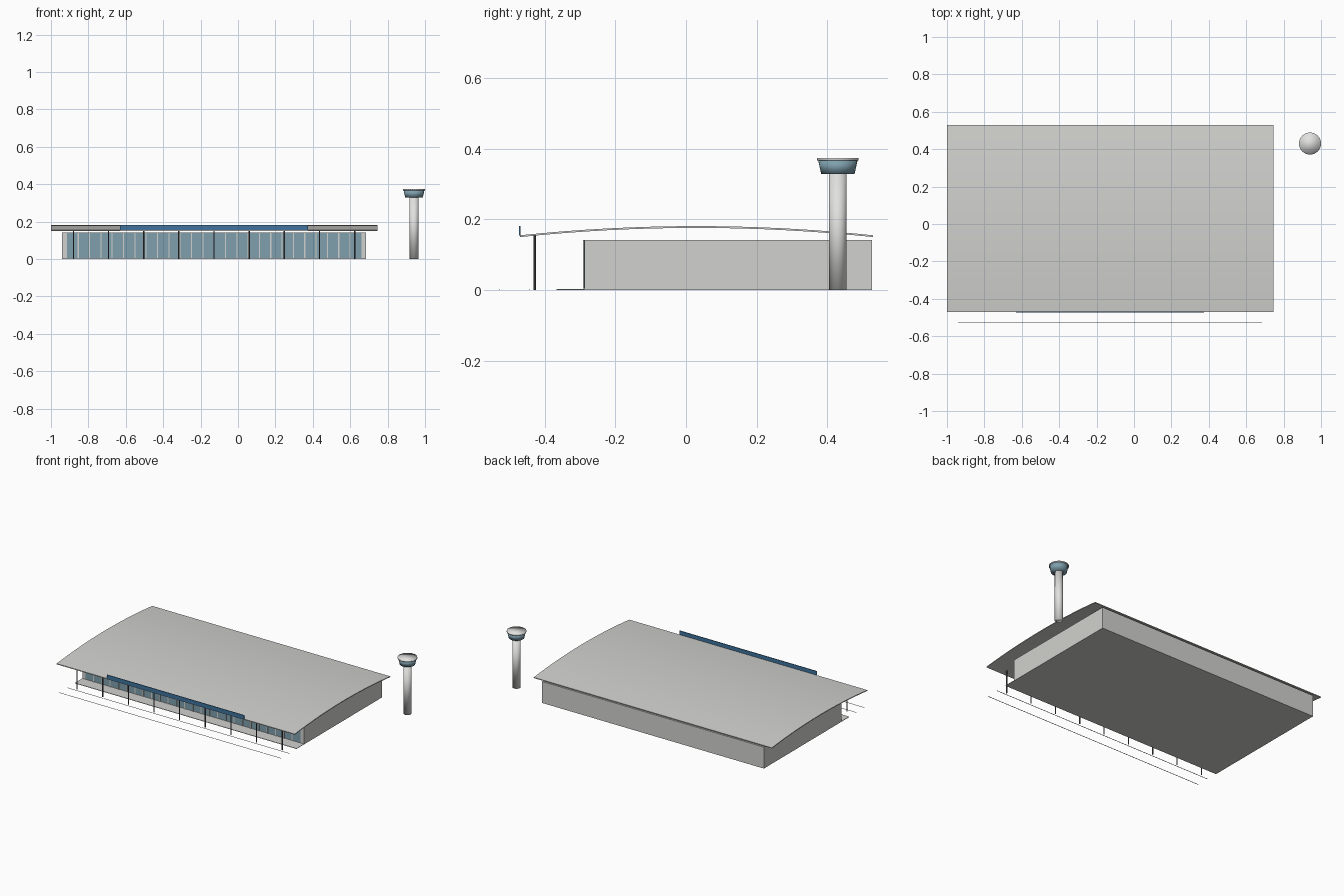
import bpy
import bmesh
import math

if "Cube" in bpy.data.objects:
    bpy.data.objects.remove(bpy.data.objects["Cube"], do_unlink=True)


def material(name, r, g, b):
    m = bpy.data.materials.new(name)
    m.use_nodes = True
    m.diffuse_color = (r, g, b, 1)
    m.node_tree.nodes["Principled BSDF"].inputs["Base Color"].default_value = (r, g, b, 1)
    return m


PALE = material("pale_grey", 0.64, 0.64, 0.62)
WHITE = material("off_white", 0.75, 0.75, 0.74)
GLASS = material("blue_glass", 0.21, 0.35, 0.42)
BLUE = material("sign_blue", 0.05, 0.17, 0.34)
STEEL = material("dark_steel", 0.1, 0.1, 0.11)


def finish(name, bm, mat):
    bmesh.ops.recalc_face_normals(bm, faces=bm.faces)
    mesh = bpy.data.meshes.new(name)
    bm.to_mesh(mesh)
    bm.free()
    mesh.materials.append(mat)
    obj = bpy.data.objects.new(name, mesh)
    bpy.context.collection.objects.link(obj)
    return obj


def add_box(bm, x0, x1, y0, y1, z0, z1):
    verts = bmesh.ops.create_cube(bm, size=1)["verts"]
    for v in verts:
        v.co.x = x0 if v.co.x < 0 else x1
        v.co.y = y0 if v.co.y < 0 else y1
        v.co.z = z0 if v.co.z < 0 else z1


def box(name, mat, *bounds):
    bm = bmesh.new()
    add_box(bm, *bounds)
    return finish(name, bm, mat)


def add_cone(bm, x, y, z0, z1, r0, r1, sides):
    verts = bmesh.ops.create_cone(bm, cap_ends=True, segments=sides,
                                  radius1=r0, radius2=r1, depth=z1 - z0)["verts"]
    bmesh.ops.translate(bm, verts=verts, vec=(x, y, (z0 + z1) / 2))


LEFT, RIGHT = -0.94, 0.685
FRONT, BACK = -0.287, 0.527
TOP = 0.142

# Terminal hall and forecourt
box("hall", PALE, LEFT, RIGHT, FRONT, BACK, 0, TOP)
box("pavement", PALE, LEFT, RIGHT, -0.366, FRONT, 0, 0.003)

# Glazed front with evenly spaced mullions
G0, G1, BAYS = -0.915, 0.66, 26
box("front_glazing", GLASS, G0, G1, FRONT - 0.002, FRONT, 0.006, TOP - 0.002)
bm = bmesh.new()
for i in range(1, BAYS):
    x = G0 + (G1 - G0) * i / BAYS
    add_box(bm, x - 0.003, x + 0.003, FRONT - 0.005, FRONT, 0.004, TOP - 0.001)
finish("mullions", bm, PALE)

# Canopy columns
bm = bmesh.new()
for i in range(9):
    add_cone(bm, -0.88 + 0.188 * i, -0.428, 0, 0.155, 0.0035, 0.0035, 8)
finish("canopy_columns", bm, STEEL)

# Arched roof, a thin curved section swept along x
MID_Y, HALF, STEPS, THICK = 0.03, 0.5, 16, 0.005


def arc(t):
    return MID_Y + HALF * t, 0.155 + 0.026 * (1 - t * t)


bm = bmesh.new()
rows = []
for i in range(STEPS + 1):
    y, z = arc(2 * i / STEPS - 1)
    rows.append([bm.verts.new((x, y, z - d)) for x, d in
                 ((-1, 0), (0.745, 0), (0.745, THICK), (-1, THICK))])
for a, b in zip(rows, rows[1:]):
    for k in range(4):
        n = (k + 1) % 4
        bm.faces.new((a[k], a[n], b[n], b[k]))
bm.faces.new(rows[0])
bm.faces.new(rows[-1])
roof = finish("arched_roof", bm, PALE)
bpy.context.view_layer.objects.active = roof
roof.select_set(True)
bpy.ops.object.shade_smooth_by_angle(angle=math.radians(30))
roof.select_set(False)

# Plain fascia board on the front edge of the roof
box("fascia_board", BLUE, -0.63, 0.375, -0.473, -0.469, 0.154, 0.181)

# Kerbside lane lines
for name, y in (("inner_lane_line", -0.443), ("outer_lane_line", -0.528)):
    box(name, WHITE, LEFT, RIGHT, y - 0.002, y + 0.002, 0, 0.001)

# Control tower: shaft, flared cab and cap
for name, mat, z0, z1, r0, r1 in (
        ("tower_shaft", WHITE, 0, 0.33, 0.025, 0.025),
        ("tower_cab", GLASS, 0.328, 0.368, 0.047, 0.056),
        ("tower_cap", WHITE, 0.367, 0.374, 0.059, 0.059)):
    bm = bmesh.new()
    add_cone(bm, 0.941, 0.43, z0, z1, r0, r1, 32)
    for f in bm.faces:
        f.smooth = True
    finish(name, bm, mat)
